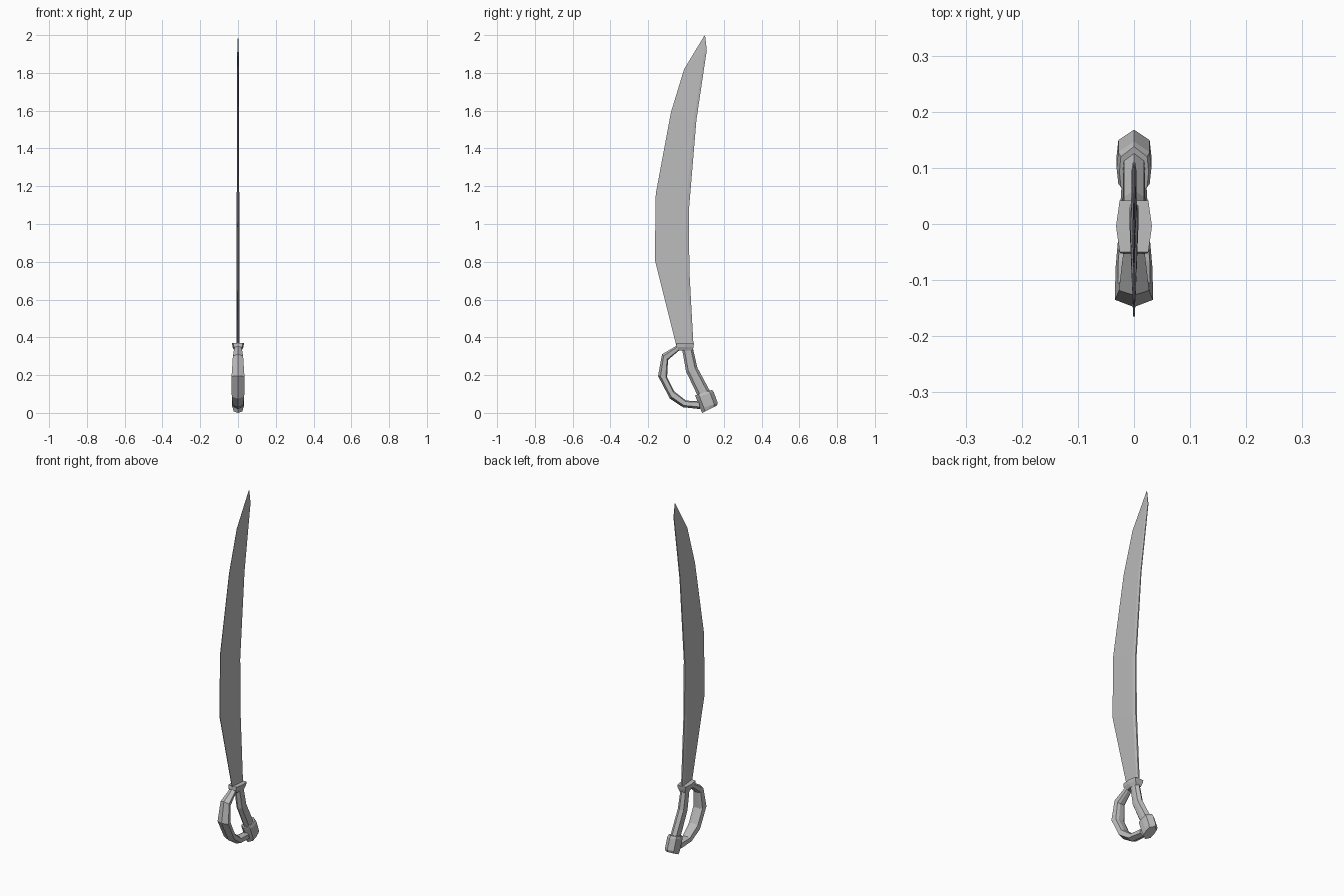
import bpy
import bmesh
from mathutils import Vector

cube = bpy.data.objects.get("Cube")
if cube:
    bpy.data.objects.remove(cube, do_unlink=True)

# One steel grey for the whole sword
steel = bpy.data.materials.new("steel grey")
steel.use_nodes = True
colour = (0.5, 0.5, 0.5, 1)
steel.diffuse_color = colour
steel.node_tree.nodes["Principled BSDF"].inputs["Base Color"].default_value = colour


def loft(name, stations, section):
    """Skin rings; a station is (front y, front z, back y, back z, half width).
    The section lists (share of the way to the back, share of half width)."""
    outline = section + [(t, -w) for t, w in reversed(section) if w > 0]
    bm = bmesh.new()
    rings = []
    for fy, fz, by, bz, half in stations:
        front, back = Vector((0, fy, fz)), Vector((0, by, bz))
        rings.append([bm.verts.new(front.lerp(back, t) + Vector((w * half, 0, 0)))
                      for t, w in outline])
    n = len(outline)
    for a, b in zip(rings, rings[1:]):
        for i in range(n):
            j = (i + 1) % n
            bm.faces.new((a[i], a[j], b[j], b[i]))
    bm.faces.new(rings[0])
    bm.faces.new(rings[-1])
    bmesh.ops.recalc_face_normals(bm, faces=bm.faces)
    mesh = bpy.data.meshes.new(name)
    bm.to_mesh(mesh)
    bm.free()
    mesh.materials.append(steel)
    obj = bpy.data.objects.new(name, mesh)
    bpy.context.collection.objects.link(obj)
    return obj


# Cross-sections
blade_section = [(0, 0.2), (0.9, 1), (1, 0.5)]
ridged = [(0, 0), (0.2, 0.9), (0.5, 1), (0.8, 0.9), (1, 0)]
bow_section = [(0, 0), (0.27, 1), (0.85, 0.85), (1, 0.4)]
flat_ended = [(0, 0.8), (0.5, 1), (1, 0.8)]

# Curved blade, widest below the middle
loft("blade", [
    (-0.05, 0.35, 0.04, 0.35, 0.008),
    (-0.165, 0.81, 0.018, 0.75, 0.008),
    (-0.16, 1.16, 0.015, 1.07, 0.007),
    (-0.08, 1.59, 0.055, 1.55, 0.005),
    (-0.01, 1.82, 0.11, 1.92, 0.004),
    (0.099, 2.0, 0.102, 1.99, 0.001),
], blade_section)

# Flared collar under the blade
loft("collar", [
    (-0.035, 0.33, 0.035, 0.33, 0.02),
    (-0.053, 0.35, 0.04, 0.35, 0.029),
    (-0.05, 0.37, 0.042, 0.367, 0.032),
], flat_ended)

# Bent grip
loft("grip", [
    (-0.022, 0.345, 0.035, 0.35, 0.018),
    (0.0, 0.22, 0.06, 0.24, 0.02),
    (0.062, 0.09, 0.13, 0.11, 0.02),
], ridged)

# Knuckle bow from the collar round to the pommel
loft("knuckle_bow", [
    (-0.046, 0.358, -0.03, 0.336, 0.018),
    (-0.127, 0.31, -0.095, 0.28, 0.027),
    (-0.148, 0.195, -0.1, 0.19, 0.034),
    (-0.085, 0.075, -0.063, 0.115, 0.033),
    (-0.016, 0.03, 0.0, 0.065, 0.027),
    (0.075, 0.02, 0.068, 0.062, 0.022),
], bow_section)

# Block pommel with narrowed ends
loft("pommel", [
    (0.048, 0.093, 0.138, 0.122, 0.026),
    (0.052, 0.082, 0.147, 0.11, 0.031),
    (0.076, 0.022, 0.168, 0.052, 0.031),
    (0.085, 0.0, 0.163, 0.038, 0.026),
], ridged)
